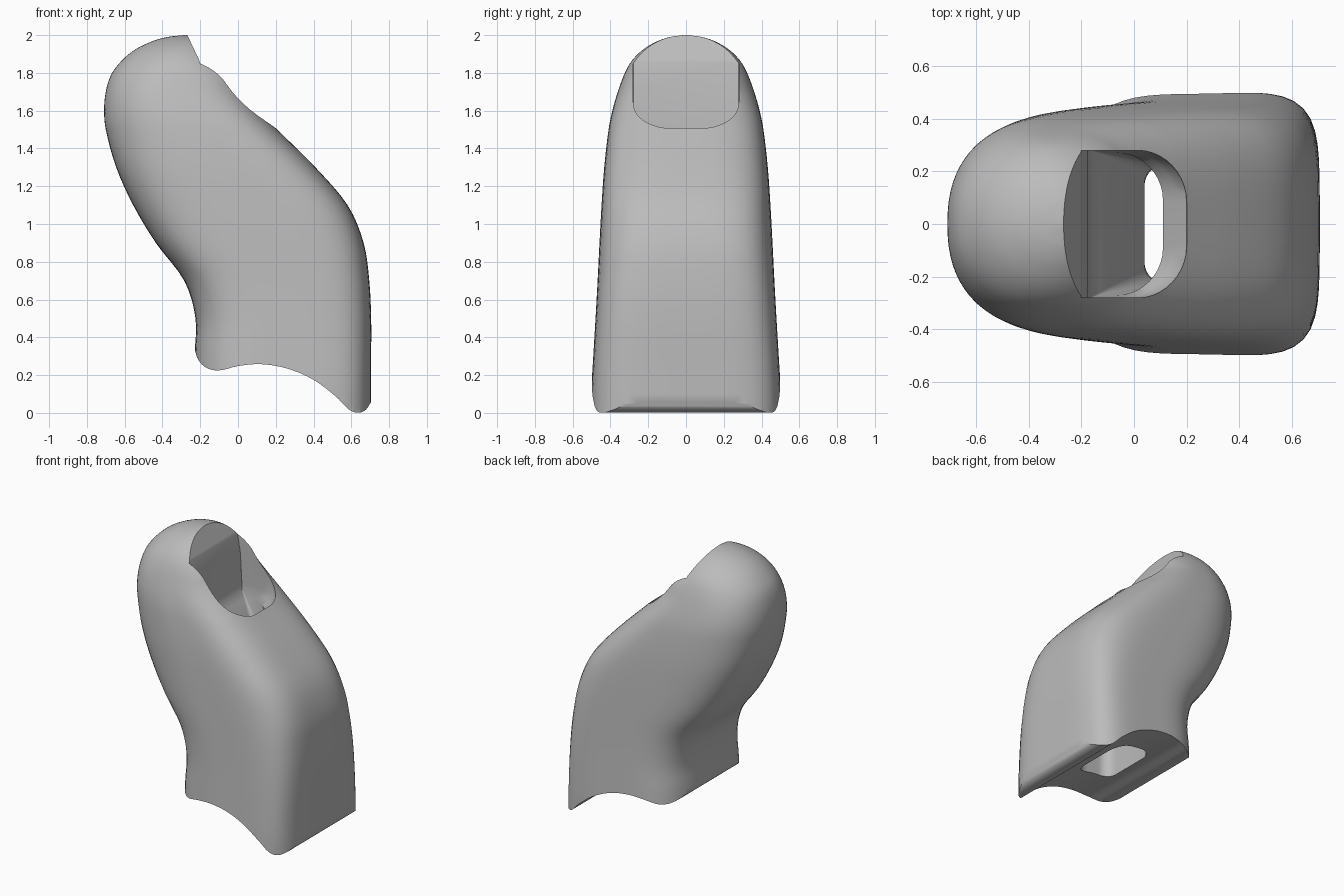
import bpy, bmesh, math

if "Cube" in bpy.data.objects:
    bpy.data.objects.remove(bpy.data.objects["Cube"])

grey = bpy.data.materials.new("plain grey")
grey.use_nodes = True
grey.diffuse_color = (0.5, 0.5, 0.5, 1)
grey.node_tree.nodes["Principled BSDF"].inputs["Base Color"].default_value = (0.5, 0.5, 0.5, 1)


def spline(rows, steps):
    """Smooth interpolation of rows of numbers along their first column."""
    def slope(i):
        a, b = rows[max(0, i - 1)], rows[min(len(rows) - 1, i + 1)]
        return [(q - p) / (b[0] - a[0]) for p, q in zip(a, b)]

    out = []
    for i in range(len(rows) - 1):
        h = rows[i + 1][0] - rows[i][0]
        for s in range(steps):
            t = s / steps
            w = t * t * (3 - 2 * t)
            out.append([p + (q - p) * w + h * t * (1 - t) * (m * (1 - t) - n * t)
                        for p, q, m, n in zip(rows[i], rows[i + 1], slope(i), slope(i + 1))])
    return out + [list(rows[-1])]


def make_object(name, bm):
    bmesh.ops.recalc_face_normals(bm, faces=bm.faces)
    mesh = bpy.data.meshes.new(name)
    bm.to_mesh(mesh)
    bm.free()
    mesh.materials.append(grey)
    ob = bpy.data.objects.new(name, mesh)
    bpy.context.collection.objects.link(ob)
    return ob


def loft(name, rings):
    bm = bmesh.new()
    loops = [[bm.verts.new(p) for p in ring] for ring in rings]
    n = len(loops[0])
    for lo, hi in zip(loops, loops[1:]):
        for i in range(n):
            j = (i + 1) % n
            bm.faces.new((lo[i], lo[j], hi[j], hi[i]))
    bm.faces.new(loops[0])
    bm.faces.new(loops[-1])
    return make_object(name, bm)


def oval(z, left, right, half, left_power, right_power, count=80):
    """Squared oval section at height z, with its own squareness at each end."""
    ring = []
    for i in range(count):
        a = 2 * math.pi * i / count
        c, s = math.cos(a), math.sin(a)
        power = right_power if c > 0 else left_power
        k = (abs(c)**power + abs(s)**power) ** (-1 / power)
        ring.append(((left + right) / 2 + (right - left) / 2 * c * k, half * s * k, z))
    return ring


def slot(z, left, right, half, r_left, r_right, steps=10):
    """Rounded rectangle section with its own radius at each end."""
    ring = []
    for q, (sx, sy) in enumerate(((1, 1), (-1, 1), (-1, -1), (1, -1))):
        r = r_right if sx > 0 else r_left
        cx = right - r if sx > 0 else left + r
        for i in range(steps + 1):
            a = math.pi / 2 * (q + i / steps)
            ring.append((cx + r * math.cos(a), sy * (half - r) + r * math.sin(a), z))
    return ring


# Bent, domed body: height, left, right, half width, left and right squareness
body_rows = [
    (-0.1, -0.23, 0.705, 0.503, 3.4, 5), (0.1, -0.23, 0.705, 0.502, 3.4, 5),
    (0.3, -0.23, 0.705, 0.491, 3.4, 5), (0.5, -0.225, 0.705, 0.479, 3.4, 4.7),
    (0.7, -0.285, 0.695, 0.468, 3.4, 4.4), (0.9, -0.435, 0.665, 0.458, 3.3, 4.2),
    (1.1, -0.555, 0.58, 0.447, 3.1, 4), (1.3, -0.645, 0.41, 0.433, 2.8, 3.8),
    (1.5, -0.7, 0.208, 0.41, 2.45, 3.6), (1.6, -0.709, 0.11, 0.39, 2.35, 3.4),
    (1.7, -0.7, 0.04, 0.361, 2.25, 3), (1.79, -0.672, 0.015, 0.328, 2.15, 2.6),
    (1.86, -0.62, -0.01, 0.29, 2.1, 2.1),
    (1.92, -0.55, -0.07, 0.232, 2, 2), (1.965, -0.46, -0.13, 0.158, 2, 2),
    (1.99, -0.375, -0.19, 0.085, 2, 2), (2.0, -0.29, -0.26, 0.015, 2, 2),
]
body = loft("body", [oval(*row) for row in spline(body_rows, 4)])

# Socket with a steep back wall, narrowing into a straight shaft
channel_rows = [
    (2.1, -0.33, 0.3, 0.28, 0.002, 0.2), (2.0, -0.268, 0.27, 0.28, 0.002, 0.2),
    (1.86, -0.202, 0.24, 0.28, 0.002, 0.2), (1.72, -0.177, 0.22, 0.28, 0.002, 0.2),
    (1.5, -0.165, 0.2, 0.28, 0.002, 0.2), (1.45, -0.163, 0.155, 0.28, 0.005, 0.2),
    (1.4, -0.132, 0.11, 0.271, 0.01, 0.18), (1.12, 0.04, 0.2, 0.225, 0.07, 0.07),
    (0.8, 0.04, 0.33, 0.225, 0.08, 0.1), (-0.2, 0.04, 0.33, 0.225, 0.08, 0.1),
]
channel = loft("channel_cutter", [slot(*row) for row in channel_rows])

# Wavy underside
wave = [(-0.235, 0.36), (-0.215, 0.29), (-0.17, 0.24), (-0.1, 0.225), (0, 0.248),
        (0.12, 0.258), (0.26, 0.235), (0.4, 0.175), (0.52, 0.085), (0.585, 0.02),
        (0.63, 0.001), (0.675, 0.015), (0.706, 0.06)]
outline = [(-0.4, -0.3), (-0.4, 0.36)] + spline(wave, 4) + [(0.9, 0.06), (0.9, -0.3)]
underside = loft("underside_cutter", [[(x, y, z) for x, z in outline] for y in (-0.7, 0.7)])

for cutter in (underside, channel):
    mod = body.modifiers.new(cutter.name, "BOOLEAN")
    mod.operation = "DIFFERENCE"
    mod.solver = "EXACT"
    mod.object = cutter
bpy.context.view_layer.objects.active = body
for ob in bpy.context.selected_objects:
    ob.select_set(False)
body.select_set(True)
for mod in list(body.modifiers):
    bpy.ops.object.modifier_apply(modifier=mod.name)
for cutter in (underside, channel):
    bpy.data.objects.remove(cutter)
bpy.ops.object.shade_smooth_by_angle(angle=math.radians(35))
